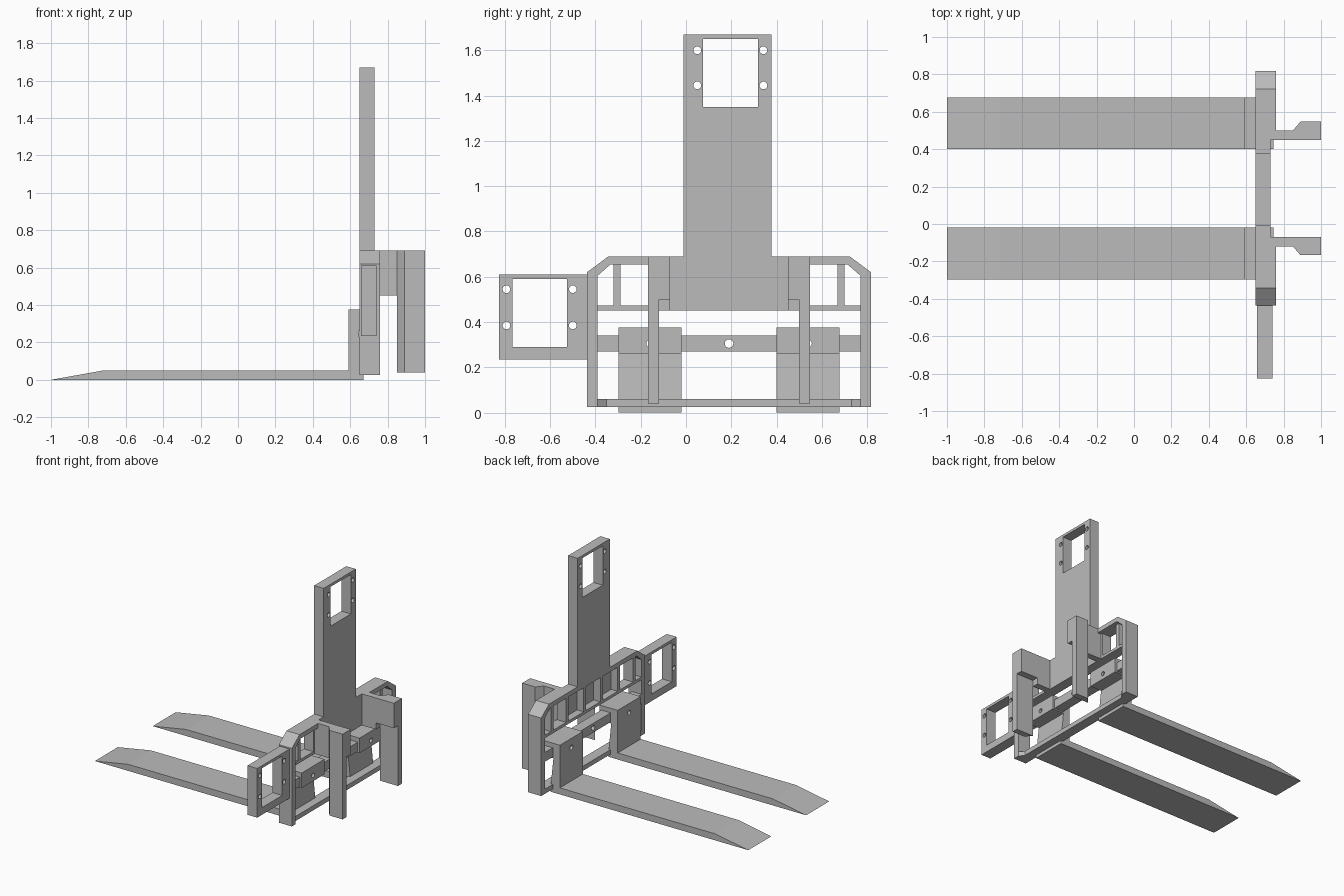
import bpy, math
from mathutils import Matrix

if "Cube" in bpy.data.objects:
    bpy.data.objects.remove(bpy.data.objects["Cube"])

CY = 0.19  # symmetry line of the carriage in y
steel = bpy.data.materials.new("grey_steel")
steel.diffuse_color = (0.5, 0.5, 0.5, 1)
steel.use_nodes = True
steel.node_tree.nodes["Principled BSDF"].inputs["Base Color"].default_value = steel.diffuse_color

# local axes of a profile -> world axes (profile u, profile v, extrusion)
AXES = {
    "x": Matrix(((0, 0, 1, 0), (1, 0, 0, 0), (0, 1, 0, 0), (0, 0, 0, 1))),   # (y, z) along x
    "y": Matrix(((1, 0, 0, 0), (0, 0, -1, 0), (0, 1, 0, 0), (0, 0, 0, 1))),  # (x, z) along y
    "z": Matrix.Identity(4),                                                # (x, y) along z
}


def rect(u0, u1, v0, v1):
    return [(u0, v0), (u1, v0), (u1, v1), (u0, v1)]


def hole(u, v, r=0.017, n=20):
    return [(u + r * math.cos(2 * math.pi * i / n), v + r * math.sin(2 * math.pi * i / n)) for i in range(n)]


def flip(pts):
    return [(2 * CY - u, v) for u, v in pts]


def flip_xy(pts):
    return [(x, 2 * CY - y) for x, y in pts]


def slab(name, axis, lo, hi, *loops):
    """Extrude a profile (first loop) with openings (other loops) from lo to hi."""
    cu = bpy.data.curves.new(name, "CURVE")
    cu.dimensions = "2D"
    cu.fill_mode = "BOTH"
    cu.extrude = (hi - lo) / 2
    for pts in loops:
        sp = cu.splines.new("POLY")
        sp.points.add(len(pts) - 1)
        for p, (u, v) in zip(sp.points, pts):
            p.co = (u, v, 0, 1)
        sp.use_cyclic_u = True
    tmp = bpy.data.objects.new(name + "_profile", cu)
    bpy.context.scene.collection.objects.link(tmp)
    bpy.context.view_layer.update()
    dg = bpy.context.evaluated_depsgraph_get()
    me = bpy.data.meshes.new_from_object(tmp.evaluated_get(dg))
    bpy.data.objects.remove(tmp)
    mid = (lo + hi) / 2
    me.transform(AXES[axis] @ Matrix.Translation((0, 0, -mid if axis == "y" else mid)))
    me.materials.clear()
    me.materials.append(steel)
    for p in me.polygons:
        p.use_smooth = False
        p.material_index = 0
    ob = bpy.data.objects.new(name, me)
    bpy.context.scene.collection.objects.link(ob)
    return ob


# Tall mast plate with window and bolt holes
slab("mast_plate", "x", 0.65, 0.73, rect(-0.01, 0.377, 0.69, 1.67), rect(0.075, 0.317, 1.35, 1.65),
     *[hole(y, z) for y in (0.05, 0.342) for z in (1.445, 1.60)])

# Side bracket with window and bolt holes
slab("side_bracket", "x", 0.657, 0.74, rect(-0.825, -0.435, 0.235, 0.61), rect(-0.767, -0.525, 0.29, 0.59),
     *[hole(y, z) for y in (-0.793, -0.5) for z in (0.385, 0.545)])

# Carriage sides: post with chamfered shoulder and top rail
side = [(-0.437, 0.025), (-0.39, 0.025), (-0.39, 0.605), (-0.333, 0.655),
        (-0.07, 0.655), (-0.07, 0.69), (-0.343, 0.69), (-0.437, 0.62)]
# Rear hook outlines seen from above: wide head, slim lower leg
head = [(0.73, -0.12), (0.85, -0.12), (0.89, -0.167), (1.0, -0.167), (1.0, -0.07), (0.73, -0.07)]
leg = [(0.85, -0.12), (0.89, -0.167), (1.0, -0.167), (1.0, -0.12)]
# Fork blade with tapered tip and leaning heel
fork = [(-1, 0), (0.67, 0), (0.67, 0.025), (0.645, 0.26), (0.59, 0.26), (0.59, 0.05), (-0.72, 0.05)]

for tag, f, g in (("near", lambda p: p, lambda p: p), ("far", flip, flip_xy)):
    slab(tag + "_frame_side", "x", 0.65, 0.76, f(side))
    slab(tag + "_hook_neck", "z", 0.45, 0.50, g([(0.73, -0.12), (0.85, -0.12), (0.85, -0.07), (0.73, -0.07)]))
    slab(tag + "_hook_head", "z", 0.50, 0.69, g(head))
    slab(tag + "_hook_leg", "z", 0.04, 0.50, g(leg))
    y0, y1 = sorted(p[0] for p in f([(-0.297, 0), (-0.02, 0)]))
    slab(tag + "_fork_blade", "y", y0, y1, fork)
    slab(tag + "_fork_head", "x", 0.59, 0.745, rect(y0, y1, 0.26, 0.375), hole((y0 + y1) / 2, 0.305))
    # Uprights between the two upper rails
    for i, y in enumerate((-0.305, -0.12, 0.09)):
        slab(f"{tag}_upright_{i + 1}", "x", 0.65, 0.73, f(rect(y - 0.015, y + 0.015, 0.46, 0.665)))

# Cross rails
slab("top_rail", "x", 0.65, 0.73, rect(-0.07, 0.45, 0.655, 0.69))
slab("middle_rail", "x", 0.65, 0.73, rect(-0.39, 0.77, 0.45, 0.472))
slab("fork_bar", "x", 0.65, 0.73, rect(-0.39, 0.77, 0.27, 0.34),
     *[hole(y, 0.305, 0.019) for y in (-0.1585, CY, 0.5385)])
slab("bottom_rail", "z", 0.025, 0.06,
     [(0.65, -0.39), (0.76, -0.39), (0.73, -0.35), (0.73, 0.73), (0.76, 0.77), (0.65, 0.77)])
# Rear plate closing the middle pockets
slab("rear_plate", "x", 0.705, 0.73, rect(-0.12, 0.50, 0.45, 0.69))
